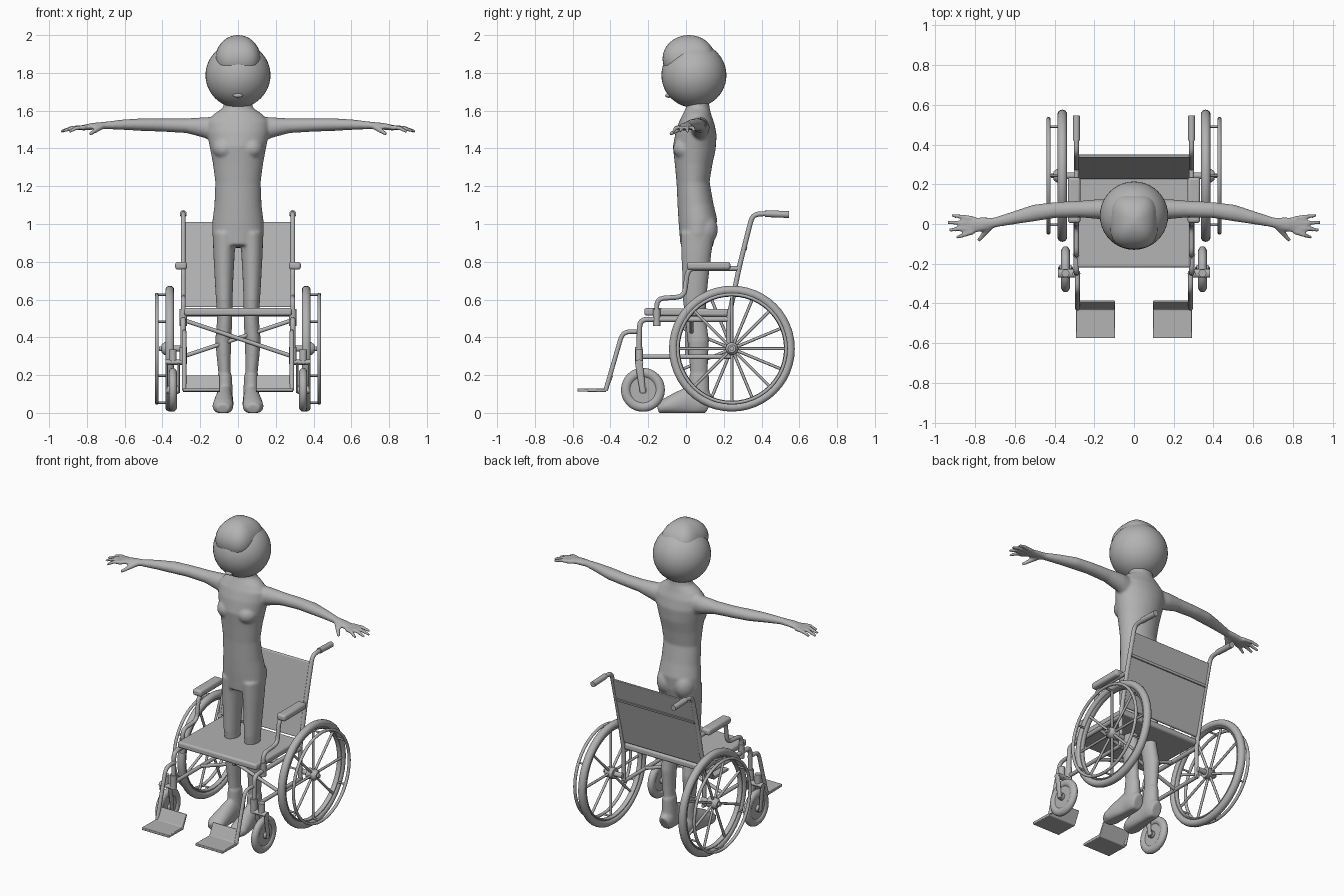
import bpy, bmesh
from math import sin, cos, pi, copysign
from mathutils import Vector, Matrix

if "Cube" in bpy.data.objects:
    bpy.data.objects.remove(bpy.data.objects["Cube"])

grey = bpy.data.materials.new("plain_grey")
grey.use_nodes = True
colour = (0.45, 0.45, 0.45, 1)
grey.diffuse_color = colour
grey.node_tree.nodes["Principled BSDF"].inputs["Base Color"].default_value = colour

X, Y, Z = Vector((1, 0, 0)), Vector((0, 1, 0)), Vector((0, 0, 1))


def loft(bm, pts, radii, ref=X, n=12, closed=False):
    """Elliptical rings along a path; radii is one size or one (a, b) per point."""
    pts = [Vector(p) for p in pts]
    m = len(pts)
    if not isinstance(radii, list):
        radii = [radii] * m
    rings = []
    for i, p in enumerate(pts):
        before = pts[i - 1] if closed or i else p
        after = pts[(i + 1) % m] if closed or i < m - 1 else p
        t = ((p - before).normalized() + (after - p).normalized()).normalized()
        u = ref.cross(t).normalized()
        v = t.cross(u)
        a, b = radii[i] if isinstance(radii[i], tuple) else (radii[i], radii[i])
        rings.append([bm.verts.new(p + u * a * cos(2 * pi * k / n) + v * b * sin(2 * pi * k / n))
                      for k in range(n)])
    for i in range(m if closed else m - 1):
        r, s = rings[i], rings[(i + 1) % m]
        for k in range(n):
            bm.faces.new((r[k], r[(k + 1) % n], s[(k + 1) % n], s[k]))
    if not closed:
        bm.faces.new(rings[0])
        bm.faces.new(rings[-1])


def hoop(bm, x, y, z, radius, radial, axial, n=10):
    path = [(x, y + radius * cos(2 * pi * k / 48), z + radius * sin(2 * pi * k / 48)) for k in range(48)]
    loft(bm, path, [(radial, axial)] * 48, X, n, True)


def rounded(pts, size=0.04):
    """Replace each corner of a path by a short curve."""
    pts = [Vector(p) for p in pts]
    out = [pts[0]]
    for a, b, c in zip(pts, pts[1:], pts[2:]):
        p = b + (a - b).normalized() * min(size, (a - b).length * 0.45)
        q = b + (c - b).normalized() * min(size, (c - b).length * 0.45)
        out += [p.lerp(b, s).lerp(b.lerp(q, s), s) for s in (0, 0.25, 0.5, 0.75, 1)]
    return out + [pts[-1]]


def ball(bm, centre, size):
    mat = Matrix.Translation(centre) @ Matrix.Diagonal((*size, 1))
    return bmesh.ops.create_uvsphere(bm, u_segments=40, v_segments=24, radius=1, matrix=mat)["verts"]


def finish(name, bm, mirror=False, bevel=0):
    bmesh.ops.recalc_face_normals(bm, faces=bm.faces)
    me = bpy.data.meshes.new(name)
    bm.to_mesh(me)
    bm.free()
    me.materials.append(grey)
    ob = bpy.data.objects.new(name, me)
    bpy.context.collection.objects.link(ob)
    bpy.ops.object.select_all(action="DESELECT")
    ob.select_set(True)
    bpy.context.view_layer.objects.active = ob
    bpy.ops.object.shade_smooth_by_angle(angle=0.8)
    if bevel:
        mod = ob.modifiers.new("bevel", "BEVEL")
        mod.width, mod.segments = bevel, 3
    if mirror:
        ob.modifiers.new("mirror", "MIRROR").use_mirror_merge = False
    return ob


def tube(name, side_path, r=0.013, x=0.29, mirror=True):
    bm = bmesh.new()
    loft(bm, rounded([(x, y, z) for y, z in side_path]), r)
    return finish(name, bm, mirror)


def slab(name, profile, x0, x1, mirror=False, bevel=0):
    """A side profile extruded across x."""
    bm = bmesh.new()
    face = bm.faces.new([bm.verts.new((x0, y, z)) for y, z in profile])
    new = bmesh.ops.extrude_face_region(bm, geom=[face])["geom"]
    bmesh.ops.translate(bm, vec=(x1 - x0, 0, 0), verts=[v for v in new if isinstance(v, bmesh.types.BMVert)])
    return finish(name, bm, mirror, bevel)


# Figure: torso, limbs and shoes blended into one skin
bm = bmesh.new()
torso = [(0.88, 0.125, -0.03, 0.14), (0.95, 0.137, -0.035, 0.158), (1.02, 0.135, -0.04, 0.165),
         (1.1, 0.125, -0.045, 0.145), (1.22, 0.12, -0.05, 0.125), (1.32, 0.133, -0.06, 0.14),
         (1.4, 0.148, -0.07, 0.157), (1.48, 0.165, -0.055, 0.163), (1.54, 0.165, -0.035, 0.15),
         (1.58, 0.13, -0.015, 0.135), (1.615, 0.08, 0, 0.125), (1.7, 0.06, 0, 0.115)]
loft(bm, [(0, (f + b) / 2, z) for z, w, f, b in torso], [(w, (b - f) / 2) for z, w, f, b in torso], Y, 32)
leg = [(0.95, 0.07, 0.064, 0.06, 0.09), (0.85, 0.074, 0.057, 0.055, 0.08), (0.72, 0.074, 0.05, 0.05, 0.07),
       (0.6, 0.073, 0.044, 0.045, 0.062), (0.5, 0.07, 0.04, 0.05, 0.055), (0.38, 0.078, 0.043, 0.065, 0.057),
       (0.28, 0.075, 0.036, 0.067, 0.05), (0.18, 0.07, 0.031, 0.07, 0.045), (0.05, 0.07, 0.034, 0.07, 0.05)]
arm = [(0.1, 0.07, 1.5, 0.05, 0.07), (0.18, 0.075, 1.512, 0.05, 0.054), (0.27, 0.075, 1.52, 0.042, 0.039),
       (0.4, 0.07, 1.524, 0.04, 0.035), (0.5, 0.056, 1.526, 0.042, 0.034), (0.6, 0.032, 1.526, 0.033, 0.028),
       (0.7, 0.008, 1.522, 0.025, 0.02), (0.77, -0.002, 1.517, 0.036, 0.018), (0.83, -0.006, 1.508, 0.042, 0.014)]
shoe = [(0.125, 0.07, 0.035, 0.05), (0.09, 0.07, 0.046, 0.07), (0.02, 0.072, 0.046, 0.08),
        (-0.05, 0.077, 0.053, 0.06), (-0.11, 0.08, 0.056, 0.042), (-0.15, 0.08, 0.036, 0.028)]
fingers = [(0.028, 0.92, 0.045, 1.495), (0.004, 0.94, 0.008, 1.49),
           (-0.02, 0.93, -0.03, 1.49), (-0.04, 0.895, -0.068, 1.487)]
for s in (1, -1):
    loft(bm, [(s * x, y, z) for z, x, w, y, d in leg], [(w, d) for z, x, w, y, d in leg], Y, 24)
    loft(bm, [(s * x, y, z) for x, y, z, a, b in arm], [(a, b) for x, y, z, a, b in arm], Z, 20)
    loft(bm, [(s * x, y, h * 0.8) for y, x, w, h in shoe], [(w, h) for y, x, w, h in shoe], Z, 24)
    loft(bm, [(s * 0.07, 0.068, 0.06), (s * 0.07, 0.07, 0.2)], [(0.044, 0.058), (0.038, 0.052)], Y, 24)
    ball(bm, (s * 0.062, 0.09, 0.97), (0.066, 0.078, 0.09))
    ball(bm, (s * 0.07, 0, 1.4), (0.065, 0.068, 0.06))
    for y0, x, y, z in fingers:
        loft(bm, [(s * 0.81, y0, 1.51), (s * (0.81 + x) / 2, (y0 + y) / 2, 1.51), (s * x, y, z)],
             [0.014, 0.012, 0.009], Z, 10)
    loft(bm, [(s * 0.72, -0.01, 1.517), (s * 0.755, -0.05, 1.495), (s * 0.785, -0.085, 1.475)],
         [0.017, 0.014, 0.01], Z, 10)
for v in bm.verts:
    v.co.z = max(v.co.z, 0)
body = finish("body", bm)
remesh = body.modifiers.new("blend", "REMESH")
remesh.mode, remesh.voxel_size, remesh.use_smooth_shade = "VOXEL", 0.0075, True
soften = body.modifiers.new("soften", "SMOOTH")
soften.factor, soften.iterations = 0.5, 6

# Head, mouth and hair
bm = bmesh.new()
ball(bm, (0, 0.042, 1.788), (0.172, 0.172, 0.172))
finish("head", bm)
bm = bmesh.new()
ball(bm, (0, -0.092, 1.68), (0.026, 0.018, 0.012))
finish("mouth", bm)
bm = bmesh.new()
for v in ball(bm, (0, 0, 0), (1, 1, 1)):
    x, y, z = v.co
    flat = (abs(x) ** 3 + abs(y) ** 3) ** (1 / 3)
    k = (x * x + y * y) ** 0.5 / flat if flat > 0.001 else 1
    v.co = (x * k * 0.12, 0.015 + y * k * 0.139, 1.875 + z * 0.125)
finish("hair", bm)

# Seat, backrest and armrest pads
slab("seat", [(-0.22, 0.515), (0.235, 0.51), (0.235, 0.55), (-0.22, 0.555)], -0.285, 0.285, bevel=0.012)
slab("backrest", [(0.225, 0.56), (0.335, 1.01), (0.35, 1.01), (0.24, 0.56)], -0.285, 0.285, bevel=0.005)
slab("backrest_strap", [(0.305, 0.86), (0.309, 0.875), (0.325, 0.875), (0.321, 0.86)], -0.285, 0.285)
slab("armrest_pad", [(0.005, 0.758), (0.235, 0.758), (0.235, 0.8), (0.005, 0.8)], 0.27, 0.333, True, 0.014)

# Side frame tubes
tube("back_post", [(0.225, 0.29), (0.225, 0.5), (0.285, 0.785), (0.352, 1.05), (0.42, 1.055), (0.44, 1.055)])
tube("push_grip", [(0.42, 1.055), (0.545, 1.05)], 0.018)
tube("armrest_tube", [(0.28, 0.765), (0.01, 0.765), (-0.01, 0.615), (-0.155, 0.605), (-0.155, 0.47)])
tube("armrest_socket", [(-0.155, 0.55), (-0.155, 0.46)], 0.019)
tube("seat_rail", [(0.23, 0.495), (-0.245, 0.495), (-0.25, 0.27)], 0.014)
tube("lower_rail", [(0.24, 0.297), (-0.25, 0.297)], 0.012)
tube("caster_housing", [(-0.25, 0.35), (-0.25, 0.26)], 0.02)
tube("footrest_hanger", [(-0.24, 0.43), (-0.335, 0.43), (-0.425, 0.12)], 0.012, 0.285)
slab("footplate", [(-0.575, 0.113), (-0.425, 0.11), (-0.385, 0.195), (-0.395, 0.2), (-0.432, 0.128),
                   (-0.575, 0.13)], 0.095, 0.292, True, 0.004)

# Folding cross brace under the seat
bm = bmesh.new()
for s, y in ((1, 0.005), (-1, 0.03)):
    loft(bm, [(-0.285 * s, y, 0.49), (0.285 * s, y, 0.3)], 0.011, Y)
finish("cross_brace", bm)

# Large wheels with hand rims
WY, WZ = 0.243, 0.34
bm = bmesh.new()
hoop(bm, 0.361, WY, WZ, 0.31, 0.023, 0.024, 14)
finish("rear_tyre", bm, True)
bm = bmesh.new()
hoop(bm, 0.361, WY, WZ, 0.285, 0.009, 0.016)
finish("rear_rim", bm, True)
bm = bmesh.new()
hoop(bm, 0.43, WY, WZ, 0.287, 0.009, 0.01)
for k in range(6):
    a = pi / 6 + k * pi / 3
    y, z = WY + 0.286 * cos(a), WZ + 0.286 * sin(a)
    loft(bm, [(0.36, y, z), (0.43, y, z)], 0.006, Y, 8)
finish("hand_rim", bm, True)
bm = bmesh.new()
loft(bm, [(0.285, WY, WZ), (0.395, WY, WZ)], 0.016, Y)
loft(bm, [(0.34, WY, WZ), (0.39, WY, WZ), (0.405, WY, WZ)], [0.034, 0.034, 0.02], Y, 20)
loft(bm, [(0.40, WY, WZ), (0.418, WY, WZ)], 0.012, Y)
finish("rear_hub", bm, True)
bm = bmesh.new()
for s in (1, -1):
    for k in range(8):
        a = pi * (k + (0.5 if s < 0 else 0)) / 4
        loft(bm, [(s * 0.372, WY + r * cos(a), WZ + r * sin(a)) for r in (0.02, 0.285)], 0.008, X, 8)
finish("spokes", bm)

# Small front casters with forks
CX, CY, CZ = 0.345, -0.228, 0.122
bm = bmesh.new()
hoop(bm, CX, CY, CZ, 0.09, 0.026, 0.022, 14)
loft(bm, [(CX - 0.012, CY, CZ), (CX + 0.012, CY, CZ)], 0.075, Y, 32)
loft(bm, [(CX - 0.03, CY, CZ), (CX + 0.03, CY, CZ)], 0.022, Y, 20)
finish("caster_wheel", bm, True)
bm = bmesh.new()
for side in (-0.032, 0.032):
    loft(bm, [(CX + side, CY, CZ - 0.015), (CX + side, CY - 0.01, 0.18), (CX + side, CY - 0.022, 0.268)],
         [(0.014, 0.007), (0.018, 0.007), (0.02, 0.007)], X)
loft(bm, [(0.285, CY - 0.02, 0.268), (CX + 0.038, CY - 0.02, 0.268)], [(0.014, 0.022)] * 2, Y)
loft(bm, [(CX, CY - 0.02, 0.26), (CX, CY - 0.02, 0.335)], 0.02, Y)
finish("caster_fork", bm, True)
